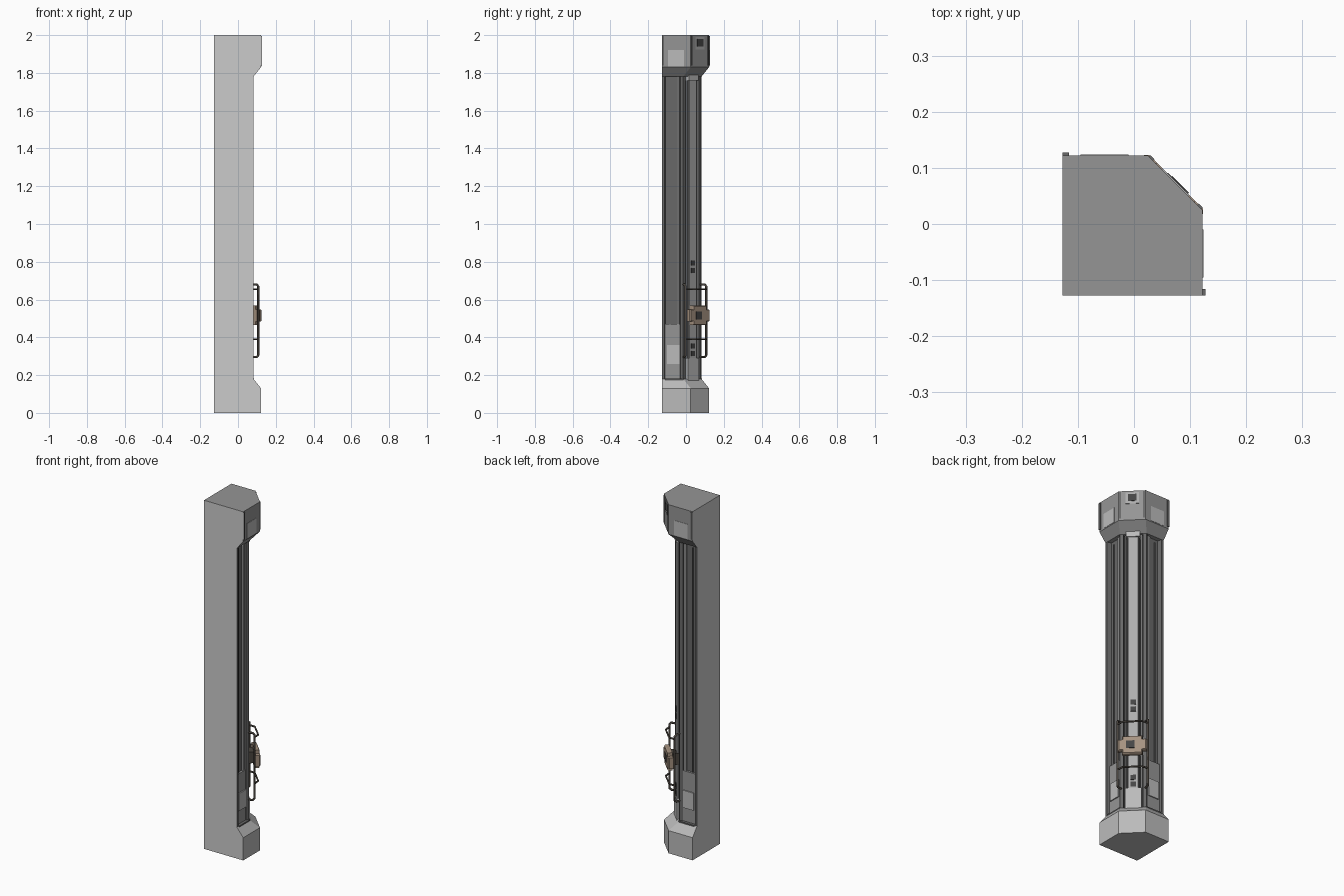
import bpy, bmesh, math
from mathutils import Matrix

if "Cube" in bpy.data.objects:
    bpy.data.objects.remove(bpy.data.objects["Cube"])

R = math.sqrt(0.5)
B = -0.127                                   # flat wall planes at the back of the corner
DIAG = Matrix.Rotation(-math.pi / 4, 4, 'Z')  # local x = along chamfer, y = outwards


def P(t, d):
    return ((d + t) * R, (d - t) * R)


def mat(name, c):
    m = bpy.data.materials.new(name)
    m.diffuse_color = (*c, 1)
    m.use_nodes = True
    m.node_tree.nodes["Principled BSDF"].inputs["Base Color"].default_value = m.diffuse_color
    return m


def grey(name, v):
    return mat(name, (v, v, v))


DARK = mat("dark_metal", (0.07, 0.06, 0.05))
TAN = mat("tan_plastic", (0.38, 0.29, 0.22))
BLACK = grey("dark_inset", 0.06)
WALL = grey("wall_grey", 0.9)
SHAFT = grey("shaft_grey", 0.14)
CAP = grey("capital_grey", 0.3)
BASE = grey("base_grey", 0.5)
MID = grey("mid_grey", 0.42)


def finish(bm, name, m=None):
    bmesh.ops.recalc_face_normals(bm, faces=bm.faces)
    # Faces lying on the two back planes get the lighter wall grey
    for f in bm.faces:
        if any(all(abs(v.co[a] - B) < 1e-4 for v in f.verts) for a in (0, 1)):
            f.material_index = 1
    me = bpy.data.meshes.new(name)
    bm.to_mesh(me)
    bm.free()
    ob = bpy.data.objects.new(name, me)
    bpy.context.collection.objects.link(ob)
    me.materials.append(m or MID)
    me.materials.append(WALL)
    return ob


def loft(name, rings, m=None, M=None):
    """Join equal-length 3D rings and cap both ends."""
    bm = bmesh.new()
    vs = [[bm.verts.new(p) for p in r] for r in rings]
    n = len(vs[0])
    for a, b in zip(vs, vs[1:]):
        for i in range(n):
            j = (i + 1) % n
            bm.faces.new((a[i], a[j], b[j], b[i]))
    bm.faces.new(vs[0][::-1])
    bm.faces.new(vs[-1])
    if M:
        bm.transform(M)
    return finish(bm, name, m)


def box(name, x, y, z, m=None, M=None):
    ring = [(x[0], y[0]), (x[1], y[0]), (x[1], y[1]), (x[0], y[1])]
    return loft(name, [[(*p, h) for p in ring] for h in z], m, M)


def side_boxes(name, x, y, z, m=None):
    """Box on the +x side and its twin on the +y side."""
    box(name + "_x", x, y, z, m)
    box(name + "_y", y, x, z, m)


def outline(o, c, z):
    return [(B, B, z), (o, B, z), (o, c, z), (c, o, z), (B, o, z)]


def tube(name, pts, r, m):
    cu = bpy.data.curves.new(name, 'CURVE')
    cu.dimensions = '3D'
    cu.bevel_depth = r
    cu.bevel_resolution = 1
    cu.use_fill_caps = True
    s = cu.splines.new('POLY')
    s.points.add(len(pts) - 1)
    for q, (t, d, z) in zip(s.points, pts):
        q.co = (*P(t, d), z, 1)
    cu.materials.append(m)
    ob = bpy.data.objects.new(name, cu)
    bpy.context.collection.objects.link(ob)


# Base and capital blocks with sloped shoulders
loft("base", [outline(.122, .025, 0), outline(.122, .025, .13), outline(.082, -.015, .18)], BASE)
loft("capital", [outline(.082, -.015, 1.78), outline(.122, .025, 1.83), outline(.122, .025, 2)], CAP)

# Shaft: half section with recessed side and grooved chamfer, mirrored over the diagonal
half = [(.082, B), (.082, -.114), (.058, -.108), (.058, -.034), (.072, -.03), (.08, -.015)]
half += [P(t, d) for t, d in [(.05, .046), (.046, .022), (.034, .022), (.03, .042), (.015, .05)]]
section = [(B, B)] + half + [(y, x) for x, y in reversed(half)]
loft("shaft", [[(*p, z) for p in section] for z in (.15, 1.81)], SHAFT)
box("column_face", (-.026, .026), (.03, .0515), (.29, 1.78), MID, DIAG)

# Side recess details
side_boxes("recess_strip_inner", (.05, .068), (-.048, -.036), (.47, 1.78), MID)
side_boxes("recess_strip_outer", (.05, .064), (-.088, -.083), (.47, 1.76), SHAFT)
side_boxes("lower_panel", (.05, .07), (-.11, -.03), (.15, .47), CAP)
side_boxes("lower_plate", (.06, .076), (-.1, -.035), (.26, .36), BASE)
side_boxes("base_ledge", (.05, .086), (-.112, -.012), (.14, .182), SHAFT)
side_boxes("capital_panel", (.11, .1235), (-.095, -.01), (1.835, 1.92), BASE)
side_boxes("capital_lip", (.06, .127), (B, -.116), (1.84, 1.995), SHAFT)

# Chamfer column details
box("column_foot", (-.042, .042), (.01, .056), (.14, .29), BASE, DIAG)
for i, z in enumerate((.30, .34, .74, .78)):
    box(f"column_button_{i}", (-.014, .014), (.04, .054), (z, z + .028), BLACK, DIAG)
box("column_collar", (-.036, .036), (.02, .058), (1.76, 1.83), BASE, DIAG)
for s in (-1, 1):
    box("capital_rib", sorted((s * .056, s * .066)), (.09, .1075), (1.84, 1.995), SHAFT, DIAG)
    box("groove_pipe", sorted((s * .037, s * .043)), (.015, .032), (.29, 1.8), MID, DIAG)
box("capital_frame", (-.034, .034), (.09, .106), (1.925, 1.99), MID, DIAG)
box("capital_inset", (-.022, .022), (.09, .1075), (1.94, 1.98), BLACK, DIAG)

# Guard rails bent back to the shaft at both ends
for s in (-1, 1):
    a, d = s * .077, .074
    tube("guard_rail", [(s * .06, .04, .295), (a, d - .01, .295), (a, d, .305), (a, d, .67),
                        (a, d - .01, .68), (s * .06, .04, .68)], .006, DARK)
# Horizontal hoops bulging outwards
for z in (.39, .655):
    tube("guard_hoop", [(-.077, .074, z), (-.05, .098, z), (.05, .098, z), (.077, .074, z)],
         .005, DARK)

# Control box: notched plate with a bevelled front, window and back mount
plate = [(-.074, .485), (-.052, .485), (-.052, .465), (.052, .465), (.052, .485), (.074, .485),
         (.074, .548), (.052, .548), (.052, .568), (-.052, .568), (-.052, .548), (-.074, .548)]
loft("control_box", [[(x * k, d, .5165 + (z - .5165) * k) for x, z in plate]
                     for d, k in ((.08, 1), (.1, 1), (.106, .92))], TAN, DIAG)
box("control_window", (-.012, .03), (.1, .109), (.495, .538), BLACK, DIAG)
box("control_mount", (-.03, .03), (.04, .085), (.485, .55), DARK, DIAG)
